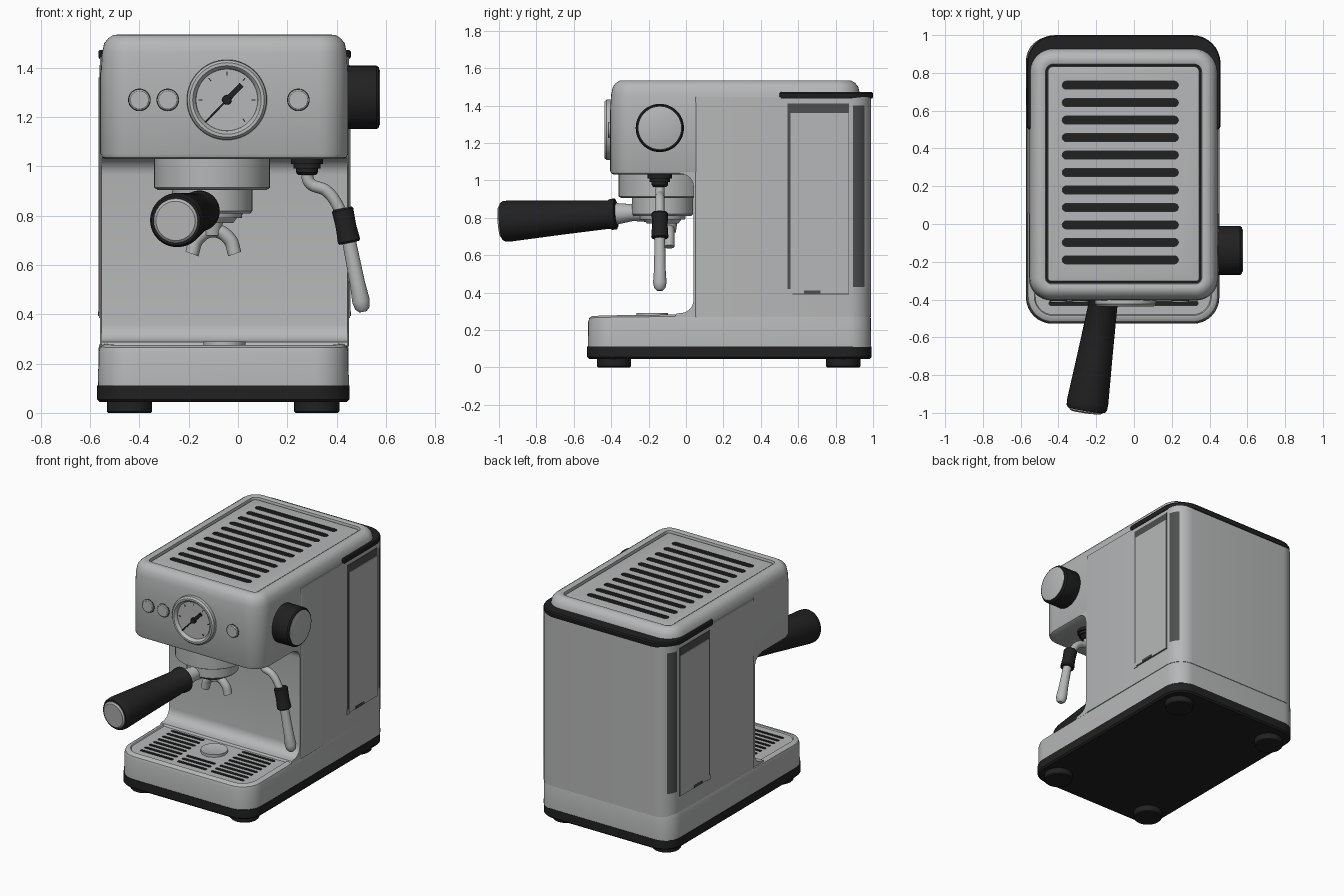
import bpy, bmesh, math
from mathutils import Vector

if "Cube" in bpy.data.objects:
    bpy.data.objects.remove(bpy.data.objects["Cube"])

CX = -0.055  # centre line of the housing


def material(name, rgb):
    m = bpy.data.materials.new(name)
    m.diffuse_color = (*rgb, 1)
    m.use_nodes = True
    m.node_tree.nodes["Principled BSDF"].inputs["Base Color"].default_value = m.diffuse_color
    return m


SILVER = material("silver", (0.47, 0.475, 0.48))
BLACK = material("black", (0.015, 0.015, 0.015))
SMOKE = material("smoked grey", (0.075, 0.077, 0.077))


def finish(bm, name, mats, angle=35):
    bmesh.ops.recalc_face_normals(bm, faces=bm.faces)
    me = bpy.data.meshes.new(name)
    bm.to_mesh(me)
    bm.free()
    ob = bpy.data.objects.new(name, me)
    bpy.context.collection.objects.link(ob)
    for m in mats:
        me.materials.append(m)
    smooth(ob, angle)
    return ob


def smooth(ob, angle=35):
    bpy.ops.object.select_all(action='DESELECT')
    ob.select_set(True)
    bpy.context.view_layer.objects.active = ob
    bpy.ops.object.shade_smooth_by_angle(angle=math.radians(angle))


def skin(bm, rings):
    """Join equal closed rings of points and cap both ends."""
    rows = [[bm.verts.new(p) for p in r] for r in rings]
    n = len(rows[0])
    for a, b in zip(rows, rows[1:]):
        for i in range(n):
            bm.faces.new((a[i], a[(i + 1) % n], b[(i + 1) % n], b[i]))
    bm.faces.new(rows[0][::-1])
    bm.faces.new(rows[-1])


def outline(x0, x1, y0, y1, rf, rb, z, seg=8):
    pts = []
    corners = ((x1 - rb, y1 - rb, rb, 0), (x0 + rb, y1 - rb, rb, 90),
               (x0 + rf, y0 + rf, rf, 180), (x1 - rf, y0 + rf, rf, 270))
    for cx, cy, r, a0 in corners:
        for k in range(seg + 1):
            a = math.radians(a0 + 90 * k / seg)
            pts.append((cx + r * math.cos(a), cy + r * math.sin(a), z))
    return pts


def shell(x0, x1, y0, y1, rf, rb, levels):
    """Rounded box lofted through (height, inset) levels."""
    bm = bmesh.new()
    skin(bm, [outline(x0 + i, x1 - i, y0 + i, y1 - i, max(rf - i, .012), max(rb - i, .012), z)
              for z, i in levels])
    return bm


def lathe(name, p0, p1, profile, mat, n=40):
    """Round part along p0-p1 from (fraction, radius) pairs."""
    p0, p1 = Vector(p0), Vector(p1)
    q = (p1 - p0).to_track_quat('Z', 'Y')
    bm = bmesh.new()
    skin(bm, [[p0.lerp(p1, t) + q @ Vector((r * math.cos(2 * math.pi * k / n),
                                           r * math.sin(2 * math.pi * k / n), 0))
               for k in range(n)] for t, r in profile])
    return finish(bm, name, [mat])


def box(name, x0, x1, y0, y1, z0, z1, mat):
    bm = bmesh.new()
    skin(bm, [[(x0, y0, z), (x1, y0, z), (x1, y1, z), (x0, y1, z)] for z in (z0, z1)])
    return finish(bm, name, [mat])


def tube(name, pts, r, mat):
    cu = bpy.data.curves.new(name, 'CURVE')
    cu.dimensions = '3D'
    cu.bevel_depth, cu.bevel_resolution, cu.use_fill_caps = r, 4, True
    s = cu.splines.new('BEZIER')
    s.bezier_points.add(len(pts) - 1)
    for b, p in zip(s.bezier_points, pts):
        b.co = p
        b.handle_left_type = b.handle_right_type = 'AUTO'
    ob = bpy.data.objects.new(name, cu)
    bpy.context.collection.objects.link(ob)
    cu.materials.append(mat)
    bpy.ops.object.select_all(action='DESELECT')
    ob.select_set(True)
    bpy.context.view_layer.objects.active = ob
    bpy.ops.object.convert(target='MESH')
    smooth(bpy.context.object)


def cut_slots(ob, slots, z0, z1):
    """Cut dark round-ended slots (x0, x1, y, half width)."""
    bm = bmesh.new()
    for x0, x1, y, h in slots:
        skin(bm, [outline(x0, x1, y - h, y + h, h * .98, h * .98, z, 4) for z in (z0, z1)])
    for f in bm.faces:
        f.material_index = 1
    cutter = finish(bm, "slot_cutter", [SILVER, BLACK])
    cutter.hide_render = True
    mod = ob.modifiers.new("slots", 'BOOLEAN')
    mod.operation, mod.solver, mod.object = 'DIFFERENCE', 'EXACT', cutter
    bpy.context.view_layer.objects.active = ob
    bpy.ops.object.modifier_apply(modifier=mod.name)
    bpy.data.objects.remove(cutter)
    smooth(ob)


# Feet and black plinth
for x in (-0.44, 0.32):
    for y in (-0.385, 0.84):
        lathe("foot", (x, y, 0), (x, y, .06), [(0, .086), (.1, .092), (1, .092)], BLACK)
finish(shell(-.572, .452, -.528, .992, .14, .13,
             [(.045, .01), (.055, 0), (.112, 0)]), "plinth", [BLACK])

# Base with drip tray, its top rising slightly to the back
bm = shell(-.568, .45, -.525, .99, .14, .12,
           [(.11, 0), (.26, .002), (.28, .008), (.29, .025), (.29, .04), (.283, .045)])
for v in bm.verts:
    if v.co.z > .25:
        v.co.z += .03 * min(v.co.y, 0.1)
base = finish(bm, "base", [SILVER, BLACK])
slots = [(x, x + .25, -.42 + .048 * i, .011) for x in (-.45, .09) for i in range(8)]
slots += [(-.165, .055, -.42 + .048 * i, .011) for i in range(3)]
cut_slots(base, slots, .255, .34)
lathe("tray_drain", (CX, -.18, .27), (CX, -.18, .29),
      [(0, .085), (1, .085), (1, .075), (.82, .065)], SILVER)

# Rear column, with smoked strips on its two back corners
bm = shell(-.56, .45, .05, .99, .012, .12, [(.27, 0), (.43, 0), (1.4, 0), (1.445, 0)])
for f in bm.faces:
    c = f.calc_center_median()
    if .895 < c.y < .95 and .5 < c.z < 1.3:
        f.material_index = 1
finish(bm, "column", [SILVER, SMOKE])

# Front wall with fillets into the base and the head
prof = [(.3, .27), (-.06, .27), (-.05, .288)]
prof += [(-.03 + .07 * math.sin(a), .36 - .07 * math.cos(a)) for a in [math.pi / 12 * k for k in range(7)]]
prof += [(-.03 + .07 * math.cos(a), .965 + .07 * math.sin(a)) for a in [math.pi / 12 * k for k in range(7)]]
prof += [(-.03, 1.1), (.3, 1.1)]
bm = bmesh.new()
skin(bm, [[(x, y, z) for y, z in prof] for x in (-.554, .444)])
finish(bm, "front_wall", [SILVER])

# Head with a sunken cup shelf and a dark seam around it
bm = shell(-.557, .447, -.405, .935, .12, .13,
           [(1.03, .02), (1.037, .006), (1.05, 0), (1.38, 0), (1.46, .005), (1.5, .014), (1.52, .03),
            (1.533, .05), (1.535, .07), (1.53, .088), (1.505, .092), (1.505, .1), (1.52, .102), (1.522, .11)])
for f in bm.faces:
    zs = [v.co.z for v in f.verts]
    if max(zs) - min(zs) < .001 and 1.50 < zs[0] < 1.51:
        f.material_index = 1
head = finish(bm, "head", [SILVER, BLACK])
cut_slots(head, [(-.38, .235, .735 - .0925 * i, .021) for i in range(11)], 1.495, 1.56)

# Black rim at the back of the head
finish(shell(-.567, .458, .5, 1.0, .02, .15,
             [(1.437, .005), (1.445, 0), (1.465, 0), (1.473, .006)]), "rear_rim", [BLACK])

# Tank panels on both sides
for s in (-1, 1):
    def plate(name, y0, y1, z0, z1, t, mat):
        a, b = sorted((CX + s * .495, CX + s * (.505 + t)))
        box(name, a, b, y0, y1, z0, z1, mat)
    plate("panel_surround", .543, .872, .39, 1.412, .003, SMOKE)
    plate("tank_panel", .56, .868, .394, 1.36, .007, SILVER)
    plate("panel_foot", .54, .57, .385, .42, .005, SILVER)
    plate("panel_latch", .63, .72, .394, .412, .009, SMOKE)

# Gauge with needle and ticks
GX, GZ = -.045, 1.27
lathe("gauge", (GX, -.39, GZ), (GX, -.436, GZ),
      [(0, .157), (.3, .163), (.75, .161), (1, .151), (1, .139), (.75, .127), (.55, .125)], SILVER, 56)


def hand(name, r0, r1, deg, w, y):
    a = math.radians(deg)
    d, n = Vector((math.cos(a), 0, math.sin(a))), Vector((-math.sin(a), 0, math.cos(a)))
    o = Vector((GX, 0, GZ))
    bm = bmesh.new()
    skin(bm, [[o + d * r + n * k + Vector((0, yy, 0)) for r, k in ((r0, -w), (r1, -w), (r1, w), (r0, w))]
              for yy in (y, y + .007)])
    finish(bm, name, [BLACK])


hand("needle", -.125, .03, 46, .004, -.423)
hand("needle_tail", -.01, .085, 46, .011, -.425)
for deg in (0, 50, 90, 130, 180, 310):
    hand("gauge_tick", .1, .115, deg, .002, -.418)
lathe("needle_hub", (GX, -.41, GZ), (GX, -.43, GZ), [(0, .02), (1, .018)], BLACK, 20)

# Push buttons
for x in (-.4, -.285, .245):
    lathe("button_seam", (x, -.39, 1.27), (x, -.407, 1.27), [(0, .046), (1, .046)], BLACK)
    lathe("button", (x, -.39, 1.27), (x, -.418, 1.27), [(0, .043), (.85, .043), (1, .037)], SILVER)

# Side knob
lathe("knob", (.43, -.14, 1.28), (.572, -.14, 1.28),
      [(0, .122), (.1, .129), (.93, .129), (1, .122)], BLACK, 48)
lathe("knob_cap", (.56, -.14, 1.28), (.576, -.14, 1.28), [(0, .114), (.9, .114), (1, .11)], SILVER, 48)

# Brew group
BX, BY = -.105, -.125
lathe("brew_head", (BX, BY, .905), (BX, BY, 1.05), [(0, .22), (.06, .235), (1, .235)], SILVER, 48)
lathe("filter_basket", (BX, BY, .81), (BX, BY, .92), [(0, .155), (.08, .163), (1, .163)], SILVER, 48)
lathe("basket_base", (BX, BY, .77), (BX, BY, .82), [(0, .085), (.4, .1), (.4, .12), (1, .125)], SILVER)
lathe("spout_stem", (BX, -.09, .72), (BX, -.09, .78), [(0, .035), (1, .045)], SILVER, 24)
tube("spout", [(-.187, -.09, .645), (-.165, -.09, .705), (-.1, -.09, .74),
               (-.035, -.09, .705), (-.013, -.09, .645)], .028, SILVER)

# Filter handle
H0, H1 = (-.155, -.37, .82), (-.252, -.985, .78)
lathe("handle_neck", (-.12, -.18, .835), (-.158, -.39, .82), [(0, .06), (.5, .045), (1, .06)], SILVER)
lathe("handle", H0, H1, [(0, .07), (.01, .083), (.05, .083), (.07, .076), (.5, .092), (.93, .11),
                         (.98, .108), (1, .1)], BLACK)
lathe("handle_cap", (-.25, -.97, .781), (-.2536, -.997, .779), [(0, .09), (.7, .09), (1, .08)], SILVER)

# Steam wand
WY = -.14
lathe("wand_collar", (.28, WY, .965), (.28, WY, 1.04),
      [(0, .035), (.15, .045), (.35, .045), (.35, .055), (.6, .055), (.6, .065), (1, .065)], BLACK)
tube("wand_pipe", [(.28, WY, .99), (.29, WY, .935), (.36, WY, .9), (.41, WY, .83), (.44, WY, .74)], .024, SILVER)
lathe("wand_grip", (.423, WY, .83), (.452, WY, .69),
      [(0, .038), (.05, .044), (.45, .042), (.55, .042), (.95, .046), (1, .04)], BLACK)
lathe("wand_tip", (.45, WY, .70), (.508, WY, .41),
      [(0, .028), (.6, .031), (.85, .036), (.95, .03), (1, .015)], SILVER, 28)
